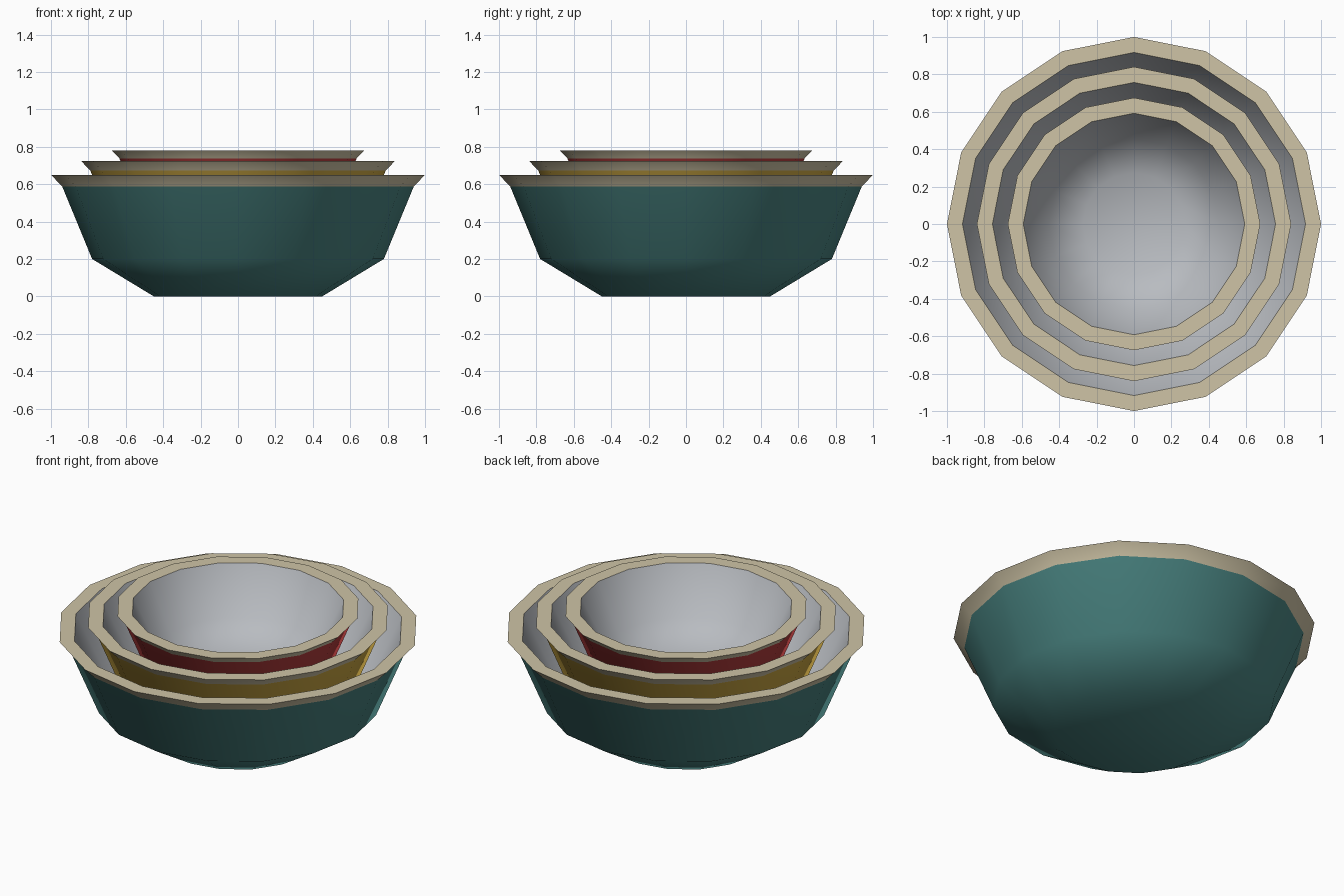
import bpy, bmesh, math

cube = bpy.data.objects.get("Cube")
if cube:
    bpy.data.objects.remove(cube, do_unlink=True)

SIDES = 16


def material(name, colour):
    mat = bpy.data.materials.new(name)
    mat.use_nodes = True
    mat.diffuse_color = (*colour, 1)
    bsdf = mat.node_tree.nodes["Principled BSDF"]
    bsdf.inputs["Base Color"].default_value = (*colour, 1)
    bsdf.inputs["Roughness"].default_value = 0.8
    return mat


cream = material("cream rim", (0.62, 0.55, 0.38))
grey = material("grey lining", (0.48, 0.50, 0.53))
teal = material("teal glaze", (0.07, 0.24, 0.23))
yellow = material("yellow glaze", (0.65, 0.42, 0.06))
red = material("red glaze", (0.50, 0.05, 0.05))


def bowl(name, glaze, radius, top):
    """Lathe one closed bowl: glazed outside, cream rim, grey inside."""
    s = radius
    base = top - 0.65 * s
    wall = 0.083
    # Outside from foot to lip, then inside from lip to floor
    profile = [(0.45 * s, base), (0.78 * s, base + 0.2 * s),
               (0.94 * s, top - 0.062 * s), (s, top),
               (s - wall, top),
               (0.78 * s - 0.07, base + 0.2 * s + 0.03),
               (0.45 * s - 0.03, base + 0.06)]
    slots = [0, 0, 1, 1, 2, 2]      # glaze, rim or lining for each band

    bm = bmesh.new()
    rings = []
    for r, z in profile:
        rings.append([bm.verts.new((r * math.cos(a), r * math.sin(a), z))
                      for a in (2 * math.pi * i / SIDES for i in range(SIDES))])
    for low, high, slot in zip(rings, rings[1:], slots):
        for i in range(SIDES):
            j = (i + 1) % SIDES
            bm.faces.new((low[i], low[j], high[j], high[i])).material_index = slot
    # Foot and inner floor
    bm.faces.new(rings[0][::-1]).material_index = 0
    bm.faces.new(rings[-1]).material_index = 2

    mesh = bpy.data.meshes.new(name)
    bm.to_mesh(mesh)
    bm.free()
    for mat in (glaze, cream, grey):
        mesh.materials.append(mat)
    obj = bpy.data.objects.new(name, mesh)
    bpy.context.collection.objects.link(obj)
    # Smooth walls with crisp rim edges
    bpy.ops.object.select_all(action='DESELECT')
    obj.select_set(True)
    bpy.context.view_layer.objects.active = obj
    bpy.ops.object.shade_smooth_by_angle(angle=math.radians(50))


# Three nested bowls
bowl("large_bowl", teal, 1.0, 0.65)
bowl("medium_bowl", yellow, 0.84, 0.725)
bowl("small_bowl", red, 0.675, 0.78)
